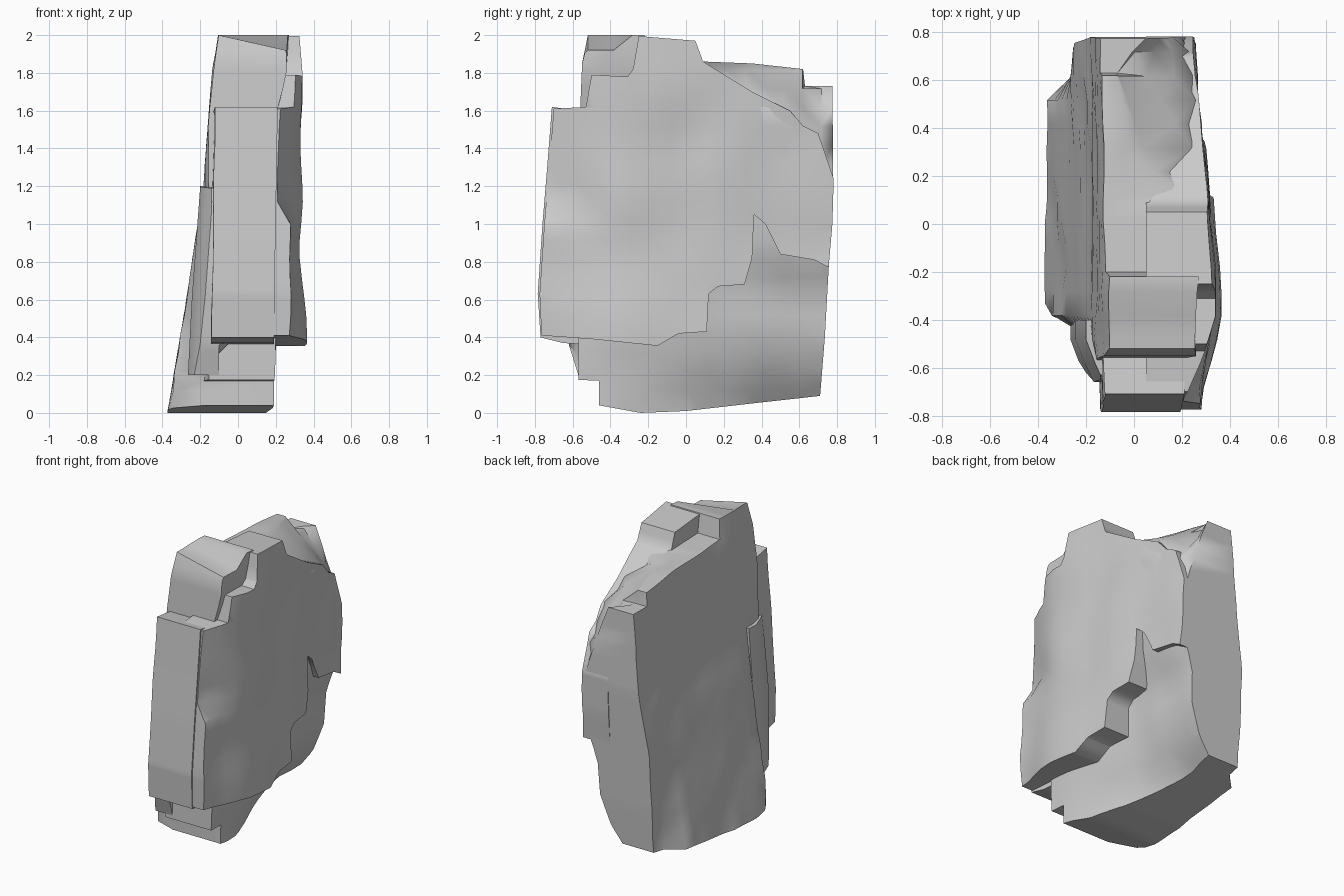
import bpy, bmesh
from mathutils import noise, Vector

if "Cube" in bpy.data.objects:
    bpy.data.objects.remove(bpy.data.objects["Cube"])


def clamp(t, a=0.0, b=1.0):
    return max(a, min(b, t))


def interp(pts, t):
    """Piecewise-linear lookup."""
    if t <= pts[0][0]:
        return pts[0][1]
    for (a, va), (b, vb) in zip(pts, pts[1:]):
        if t <= b:
            return va + (vb - va) * (t - a) / (b - a)
    return pts[-1][1]


def bump(y, z, seed, amp=0.022):
    return amp * noise.noise(Vector((y * 3.1, z * 3.1, seed)))


def slab(name, outline, left, right, step=0.1, shift=None):
    """Slab with a y-z outline whose two faces follow left(y,z) and right(y,z)."""
    bm = bmesh.new()
    bm.faces.new([bm.verts.new((0, y, z)) for y, z in outline])
    for axis in (1, 2):
        no = Vector((0, 0, 0))
        no[axis] = 1
        for i in range(-9, 21):
            bmesh.ops.bisect_plane(bm, geom=bm.verts[:] + bm.edges[:] + bm.faces[:],
                                   plane_co=no * (i * step + 0.017), plane_no=no)
    bmesh.ops.triangulate(bm, faces=bm.faces[:])
    base = bm.verts[:]
    res = bmesh.ops.extrude_face_region(bm, geom=bm.faces[:], use_keep_orig=True)
    top = [v for v in res["geom"] if isinstance(v, bmesh.types.BMVert)]
    for v in base:
        v.co.x = left(v.co.y, v.co.z)
    for v in top:
        v.co.x = right(v.co.y, v.co.z)
        if shift:
            shift(v)
    bmesh.ops.recalc_face_normals(bm, faces=bm.faces[:])
    me = bpy.data.meshes.new(name)
    bm.to_mesh(me)
    bm.free()
    ob = bpy.data.objects.new(name, me)
    bpy.context.collection.objects.link(ob)
    bpy.ops.object.select_all(action='DESELECT')
    ob.select_set(True)
    bpy.context.view_layer.objects.active = ob
    bpy.ops.object.shade_smooth_by_angle(angle=0.85)
    return ob


# Leaning left face, back shoulder line and top line of the core
lean = [(0, -0.375), (0.6, -0.275), (1.2, -0.185), (1.8, -0.14), (2, -0.11)]
arc = [(0.09, 1.85), (0.35, 1.68), (0.55, 1.59), (0.7, 1.47), (0.78, 1.24)]
crest = [(0.09, 1.87), (0.35, 1.85), (0.62, 1.82), (0.63, 1.73), (0.78, 1.73)]


def core_left(y, z):
    lim = interp([(-0.6, -0.15), (-0.46, -0.18), (-0.42, -0.26), (-0.36, -0.4),
                  (0.51, -0.4), (0.57, -0.27), (0.78, -0.25)], y)
    return max(interp(lean, z), lim) + abs(bump(y, z, 3))


def core_right(y, z):
    x = interp([(-0.57, 0.2), (-0.3, 0.2), (0.2, 0.21), (0.65, 0.25), (0.78, 0.235)], y)
    x += 0.06 * clamp((z - 1.6) / 0.2) * clamp((0.1 - y) / 0.1)
    x += 0.06 * clamp((z - 1.1) / 0.2) * clamp((y - 0.05) / 0.1) * clamp((0.65 - y) / 0.3)
    # undercut and chamfer low at the back, slope above the back shoulder
    back = clamp((y + 0.42) / 0.9)
    x -= interp([(0.05, 0.29), (0.2, 0.18), (0.4, 0.11), (0.65, 0.09), (0.85, 0.0)], z) * back
    if y > 0.09:
        lo = interp(arc, y)
        t = (z - lo) / (interp(crest, y) - lo)
        x -= 0.32 * clamp(t) * clamp((0.95 - y) / 0.3)
    return x + bump(y, z, 8, 0.025)


def plate_right(y, z):
    x = interp([(-0.5, 0.34), (-0.2, 0.325), (0.05, 0.305), (0.5, 0.275), (0.78, 0.24)], y)
    x += interp([(0.38, 0.03), (0.9, 0.0), (1.6, 0.005), (2, 0.0)], z)
    # eases into the front slab
    front = interp([(0.4, 0.275), (1.0, 0.275), (1.1, 0.21), (1.6, 0.22)], z)
    t = clamp((-0.4 - y) / 0.32)
    return x * (1 - t) + front * t + bump(y, z, 5, 0.02)


def lower_crown(v):
    """Crown drops a little towards the right."""
    if v.co.y < -0.3 and v.co.z > 1.9:
        v.co.z -= 0.08 * (v.co.z - 1.9) / 0.1


# Main body of the boulder
slab("rock_core",
     [(-0.52, 2), (-0.22, 2), (-0.2, 1.87), (0.09, 1.86), (0.35, 1.85), (0.62, 1.82),
      (0.63, 1.73), (0.775, 1.73), (0.78, 1.2), (0.755, 0.76), (0.735, 0.4), (0.71, 0.09),
      (0.35, 0.05), (0.0, 0.01), (-0.24, 0.0), (-0.46, 0.04), (-0.46, 0.17), (-0.57, 0.175),
      (-0.57, 1.0), (-0.56, 1.61), (-0.55, 1.85)],
     core_left, core_right, shift=lower_crown)

# Raised plate on the right side, running out to the front
slab("right_plate",
     [(-0.49, 0.39), (-0.15, 0.355), (-0.04, 0.42), (0.11, 0.43), (0.12, 0.63), (0.17, 0.67),
      (0.31, 0.68), (0.35, 0.82), (0.36, 1.05), (0.42, 1.0), (0.5, 0.84), (0.68, 0.81),
      (0.755, 0.77), (0.775, 1.0), (0.782, 1.24), (0.7, 1.48), (0.62, 1.52), (0.55, 1.6),
      (0.35, 1.7), (0.09, 1.86), (0.05, 1.97), (-0.25, 1.995), (-0.28, 1.82), (-0.31, 1.78),
      (-0.5, 1.79), (-0.53, 1.62), (-0.7, 1.61), (-0.725, 1.3), (-0.75, 1.0),
      (-0.775, 0.63), (-0.765, 0.41)],
     lambda y, z: 0.05, plate_right)

# Front slab
slab("front_slab",
     [(-0.5, 1.59), (-0.71, 1.62), (-0.735, 1.3), (-0.76, 1.0), (-0.785, 0.63),
      (-0.77, 0.4), (-0.65, 0.37), (-0.5, 0.36)],
     lambda y, z: interp([(0.4, -0.14), (1.6, -0.125)], z) + bump(y, z, 2, 0.01),
     lambda y, z: interp([(0.4, 0.19), (1.04, 0.2), (1.6, 0.21)], z))

# Thin layer on the front left
slab("front_left_layer",
     [(-0.4, 1.2), (-0.63, 1.19), (-0.65, 1.05), (-0.66, 0.7), (-0.62, 0.36),
      (-0.57, 0.2), (-0.4, 0.2)],
     lambda y, z: interp([(0.2, -0.265), (0.6, -0.245), (1.2, -0.2)], z)
     + 0.07 * clamp((-0.5 - y) / 0.15),
     lambda y, z: 0.0 if z > 0.4 else -0.1)
